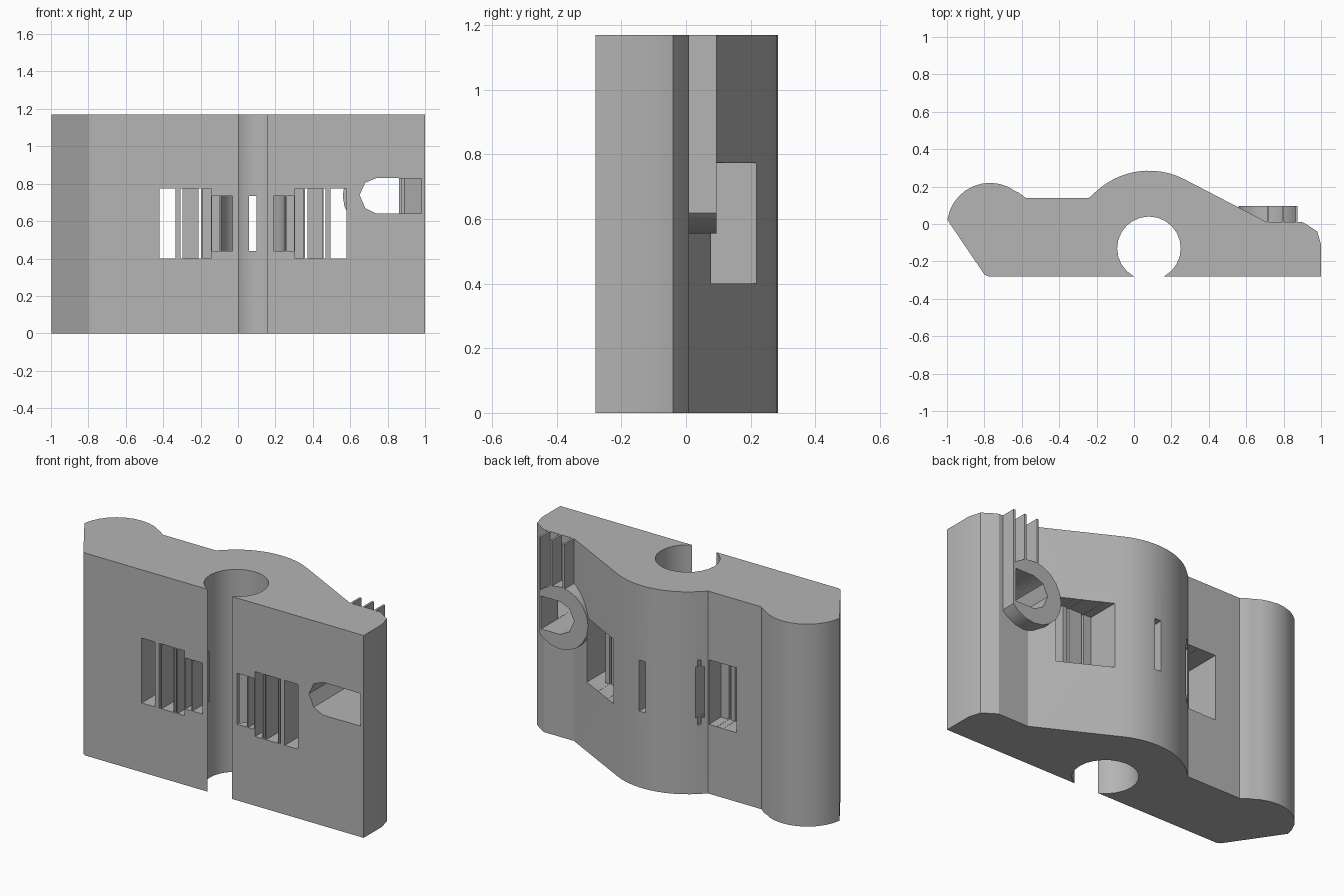
import bpy, bmesh, math
from mathutils import Vector

if "Cube" in bpy.data.objects:
    bpy.data.objects.remove(bpy.data.objects["Cube"])

grey = bpy.data.materials.new("plain grey")
grey.use_nodes = True
grey.diffuse_color = (0.46, 0.46, 0.46, 1)
grey.node_tree.nodes["Principled BSDF"].inputs["Base Color"].default_value = (0.46, 0.46, 0.46, 1)

HEIGHT = 1.17
BORE = (0.08, -0.13)      # axis of the rod channel
LOOP = (0.74, 0.735)      # centre of the latch loop, x and z


def prism(name, points, low, high, along="z"):
    """Extrude a flat outline along z, or along y when the outline is in x and z."""
    bm = bmesh.new()
    place = (lambda p: (p[0], p[1], low)) if along == "z" else (lambda p: (p[0], low, p[1]))
    face = bm.faces.new([bm.verts.new(place(p)) for p in points])
    extruded = bmesh.ops.extrude_face_region(bm, geom=[face])["geom"]
    shift = Vector((0, 0, high - low)) if along == "z" else Vector((0, high - low, 0))
    bmesh.ops.translate(bm, vec=shift, verts=[v for v in extruded if isinstance(v, bmesh.types.BMVert)])
    bmesh.ops.recalc_face_normals(bm, faces=bm.faces)
    mesh = bpy.data.meshes.new(name)
    bm.to_mesh(mesh)
    bm.free()
    mesh.materials.append(grey)
    obj = bpy.data.objects.new(name, mesh)
    bpy.context.collection.objects.link(obj)
    return obj


def box(name, x0, x1, y0, y1, z0, z1):
    return prism(name, [(x0, y0), (x1, y0), (x1, y1), (x0, y1)], z0, z1)


def arc(centre, radius, start, end, steps):
    angles = [math.radians(start + (end - start) * i / steps) for i in range(steps + 1)]
    return [(centre[0] + radius * math.cos(a), centre[1] + radius * math.sin(a)) for a in angles]


def cut(target, cutter, keep=False):
    mod = target.modifiers.new("cut", "BOOLEAN")
    mod.operation = "DIFFERENCE"
    mod.solver = "EXACT"
    mod.object = cutter
    bpy.context.view_layer.objects.active = target
    bpy.ops.object.modifier_apply(modifier=mod.name)
    if not keep:
        bpy.data.objects.remove(cutter)


# Main body: slanted end, small lobe, flat web, large lobe, ramp, rounded end
outline = [(1, -0.28), (1, -0.11), (0.98, -0.04), (0.92, 0), (0.9, 0.01), (0.71, 0.01)]
outline += arc(BORE, 0.415, 62, 132, 14)
outline += [(-0.24, 0.14), (-0.58, 0.14), (-0.62, 0.17)]
outline += arc((-0.77, -0.01), 0.23, 53, 172, 10)
outline += [(-0.8, -0.27), (-0.78, -0.28)]
body = prism("body", outline, 0, HEIGHT)

# Rod channel, open along the front
cut(body, prism("bore_cutter", arc(BORE, 0.17, 0, 345, 23), -0.1, HEIGHT + 0.1))

# Strap pockets and thin slits on both sides of the rod channel:
# inner offset, outer offset, rear depth, low and high ends
FRONT, BACK = -0.4, 0.4
pockets = [(0.415, 0.5, BACK, 0.4, 0.775), (0.376, 0.388, BACK, 0.4, 0.775),
           (0.295, 0.373, -0.03, 0.4, 0.775), (0.278, 0.292, BACK, 0.4, 0.775),
           (0.225, 0.27, -0.06, 0.4, 0.775), (0.18, 0.22, -0.12, 0.44, 0.735),
           (0.11, 0.175, -0.13, 0.44, 0.735)]
for side in (-1, 1):
    for inner, outer, rear, low, high in pockets:
        x0, x1 = sorted((BORE[0] + side * inner, BORE[0] + side * outer))
        cut(body, box("pocket_cutter", x0, x1, FRONT, rear, low, high))

# Rear windows and the central slit
for x0, x1, y0, low, high in [(-0.419, -0.245, 0.03, 0.401, 0.774), (0.31, 0.579, 0.03, 0.401, 0.774),
                              (-0.225, -0.19, 0.03, 0.44, 0.735), (0.06, 0.1, -0.05, 0.44, 0.735)]:
    cut(body, box("window_cutter", x0, x1, y0, BACK, low, high))

# Latch loop behind the rounded end, cut flat on its outer side
loop = prism("latch_loop", arc(LOOP, 0.18, 0, 342, 19), -0.06, 0.095, "y")
cut(loop, box("loop_trim", 0.875, 1.2, -0.5, 0.5, 0, HEIGHT))

# Latch opening with a bevelled inner end, through body and loop
opening = [(0.86, 0.64), (0.86, 0.83), (0.74, 0.83), (0.68, 0.805), (0.65, 0.74), (0.68, 0.67), (0.74, 0.64)]
latch_cutter = prism("latch_cutter", opening, -0.5, 0.5, "y")
cut(loop, latch_cutter, keep=True)
cut(body, latch_cutter)
cut(body, prism("latch_pocket_cutter", [(0.84, -0.4), (0.98, -0.4), (0.98, -0.1), (0.89, -0.03), (0.84, -0.03)],
                0.641, 0.829))

# Support fins from the loop up to the top
fins = [box("support_fin", x, x + 0.012, -0.02, 0.095, low, HEIGHT)
        for x, low in ((0.71, 0.88), (0.79, 0.88), (0.863, 0.8))]

# Smooth the curved walls, keep the edges sharp
bpy.ops.object.select_all(action="DESELECT")
for obj in [body, loop] + fins:
    obj.select_set(True)
bpy.context.view_layer.objects.active = body
bpy.ops.object.shade_smooth_by_angle(angle=math.radians(25))
